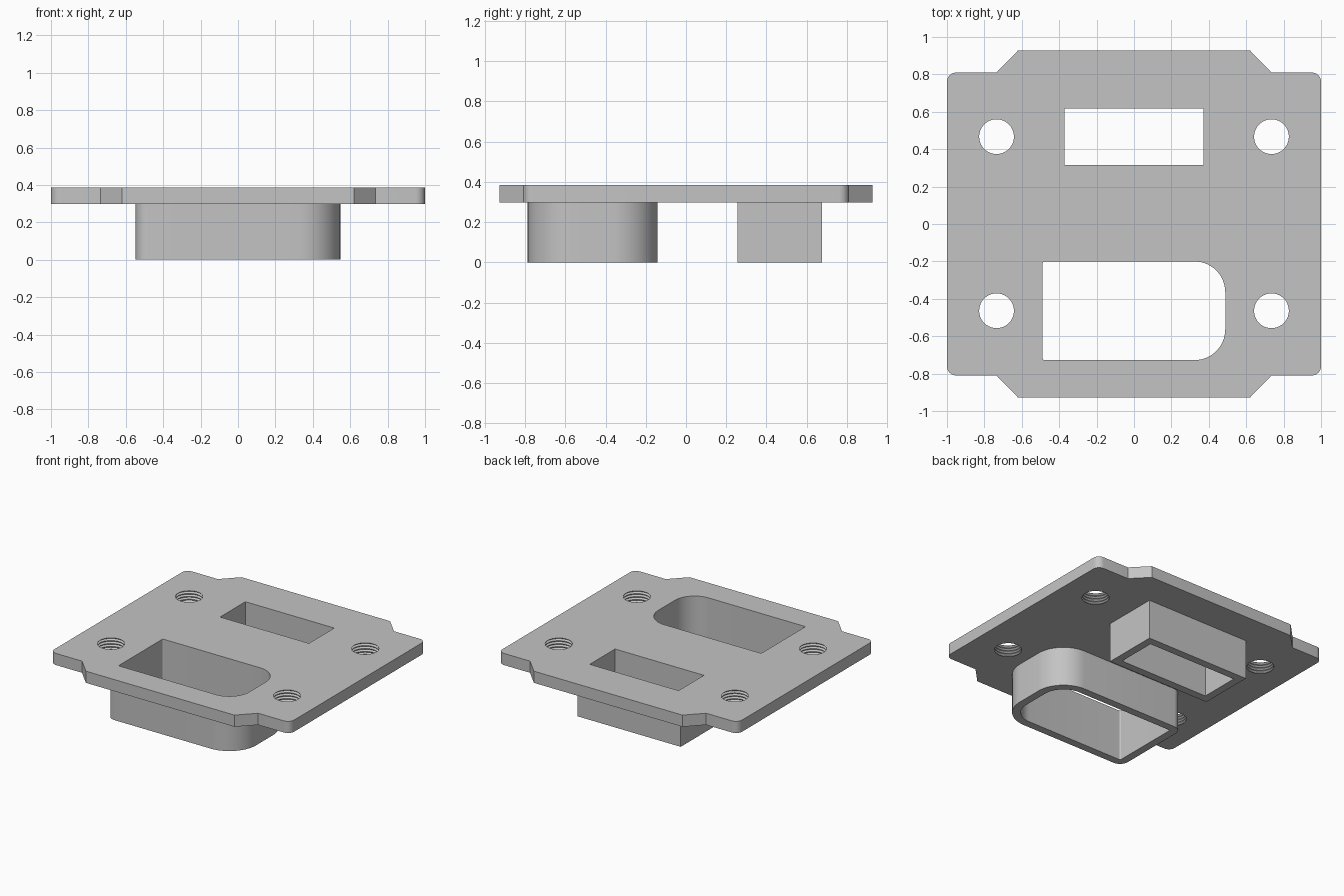
import bpy, bmesh
from math import sin, cos, pi

default = bpy.data.objects.get("Cube")
if default:
    bpy.data.objects.remove(default)

grey = bpy.data.materials.new("light grey")
grey.use_nodes = True
colour = (0.55, 0.55, 0.55, 1)
grey.diffuse_color = colour
grey.node_tree.nodes["Principled BSDF"].inputs["Base Color"].default_value = colour

UNDER, TOP = 0.298, 0.386
WALL = 0.059


def arc(cx, cy, r, start, steps=14):
    """Quarter arc, counter-clockwise; a zero radius gives one sharp corner."""
    if r == 0:
        return [(cx, cy)]
    angles = [start + pi / 2 * i / steps for i in range(steps + 1)]
    return [(cx + r * cos(a), cy + r * sin(a)) for a in angles]


def rounded_rect(cy, hx, hy, r_left, r_right):
    """Rectangle outline centred on x = 0 with separate left and right radii."""
    points = []
    corners = [(1, 1, r_right), (-1, 1, r_left), (-1, -1, r_left), (1, -1, r_right)]
    for i, (sx, sy, r) in enumerate(corners):
        points += arc(sx * (hx - r), cy + sy * (hy - r), r, i * pi / 2)
    return points


def make_object(name, bm):
    bmesh.ops.recalc_face_normals(bm, faces=bm.faces)
    mesh = bpy.data.meshes.new(name)
    bm.to_mesh(mesh)
    bm.free()
    mesh.materials.append(grey)
    ob = bpy.data.objects.new(name, mesh)
    bpy.context.collection.objects.link(ob)
    return ob


def prism(name, outline, z0, z1):
    bm = bmesh.new()
    face = bm.faces.new([bm.verts.new((x, y, z0)) for x, y in outline])
    top = bmesh.ops.extrude_face_region(bm, geom=[face])["geom"]
    verts = [v for v in top if isinstance(v, bmesh.types.BMVert)]
    bmesh.ops.translate(bm, verts=verts, vec=(0, 0, z1 - z0))
    return make_object(name, bm)


def skin_rings(bm, rings):
    for a, b in zip(rings, rings[1:]):
        for i in range(len(a)):
            j = (i + 1) % len(a)
            bm.faces.new((a[i], a[j], b[j], b[i]))


def sleeve(name, outer, inner):
    """Hollow wall hanging under the plate, joined by a flat lower rim."""
    bm = bmesh.new()
    levels = [(outer, UNDER), (outer, 0), (inner, 0), (inner, UNDER)]
    skin_rings(bm, [[bm.verts.new((x, y, z)) for x, y in pts] for pts, z in levels])
    return make_object(name, bm)


def thread_cutter(name, cx, cy, minor=0.093, major=0.106, turns=4, sides=40):
    """Lathed zigzag that leaves thread grooves in the hole wall."""
    pitch = (TOP - UNDER) / turns
    profile = [(minor, UNDER - 0.02)]
    for k in range(turns):
        z = UNDER + k * pitch
        profile += [(minor, z + pitch * 0.1), (major, z + pitch * 0.5),
                    (minor, z + pitch * 0.9)]
    profile.append((minor, TOP + 0.02))
    bm = bmesh.new()
    rings = [[bm.verts.new((cx + r * cos(2 * pi * i / sides),
                            cy + r * sin(2 * pi * i / sides), z))
              for i in range(sides)] for r, z in profile]
    skin_rings(bm, rings)
    bm.faces.new(rings[0])
    bm.faces.new(rings[-1])
    return make_object(name, bm)


# Plate outline: one quarter with rounded corner and tab, mirrored round
quarter = arc(0.95, 0.76, 0.05, 0, 8) + [(0.735, 0.81), (0.62, 0.928)]
half = quarter + [(-x, y) for x, y in reversed(quarter)]
plate = prism("mounting_plate", half + [(-x, -y) for x, y in half], UNDER, TOP)

# Openings: a plain rectangle at the back, a D shape at the front
small_y, large_y = 0.467, -0.464
small = (0.371, 0.151)
large = (0.488, 0.264)
small_inner = rounded_rect(small_y, *small, 0, 0)
large_inner = rounded_rect(large_y, *large, 0.01, 0.165)
cutters = [prism("small_opening_cutter", small_inner, UNDER - 0.1, TOP + 0.1),
           prism("large_opening_cutter", large_inner, UNDER - 0.1, TOP + 0.1)]

# Four threaded screw holes
for x in (-0.735, 0.735):
    for y in (small_y, large_y):
        cutters.append(thread_cutter("screw_hole_cutter", x, y))

for cutter in cutters:
    cut = plate.modifiers.new("cut", 'BOOLEAN')
    cut.operation = 'DIFFERENCE'
    cut.solver = 'EXACT'
    cut.object = cutter

# Bake the cuts, then drop the cutters
bpy.context.view_layer.update()
graph = bpy.context.evaluated_depsgraph_get()
plate_mesh = bpy.data.meshes.new_from_object(plate.evaluated_get(graph))
plate.modifiers.clear()
plate.data = plate_mesh
for cutter in cutters:
    bpy.data.objects.remove(cutter)

# Sleeves around the two openings
small_sleeve = sleeve("small_sleeve",
                      rounded_rect(small_y, *[h + WALL for h in small], 0, 0),
                      small_inner)
large_sleeve = sleeve("large_sleeve",
                      rounded_rect(large_y, *[h + WALL for h in large],
                                   0.01 + WALL, 0.165 + WALL),
                      large_inner)

# Smooth the curved walls, keep edges sharp
bpy.ops.object.select_all(action='DESELECT')
for ob in (plate, small_sleeve, large_sleeve):
    ob.select_set(True)
bpy.context.view_layer.objects.active = plate
bpy.ops.object.shade_smooth_by_angle(angle=pi / 6)
